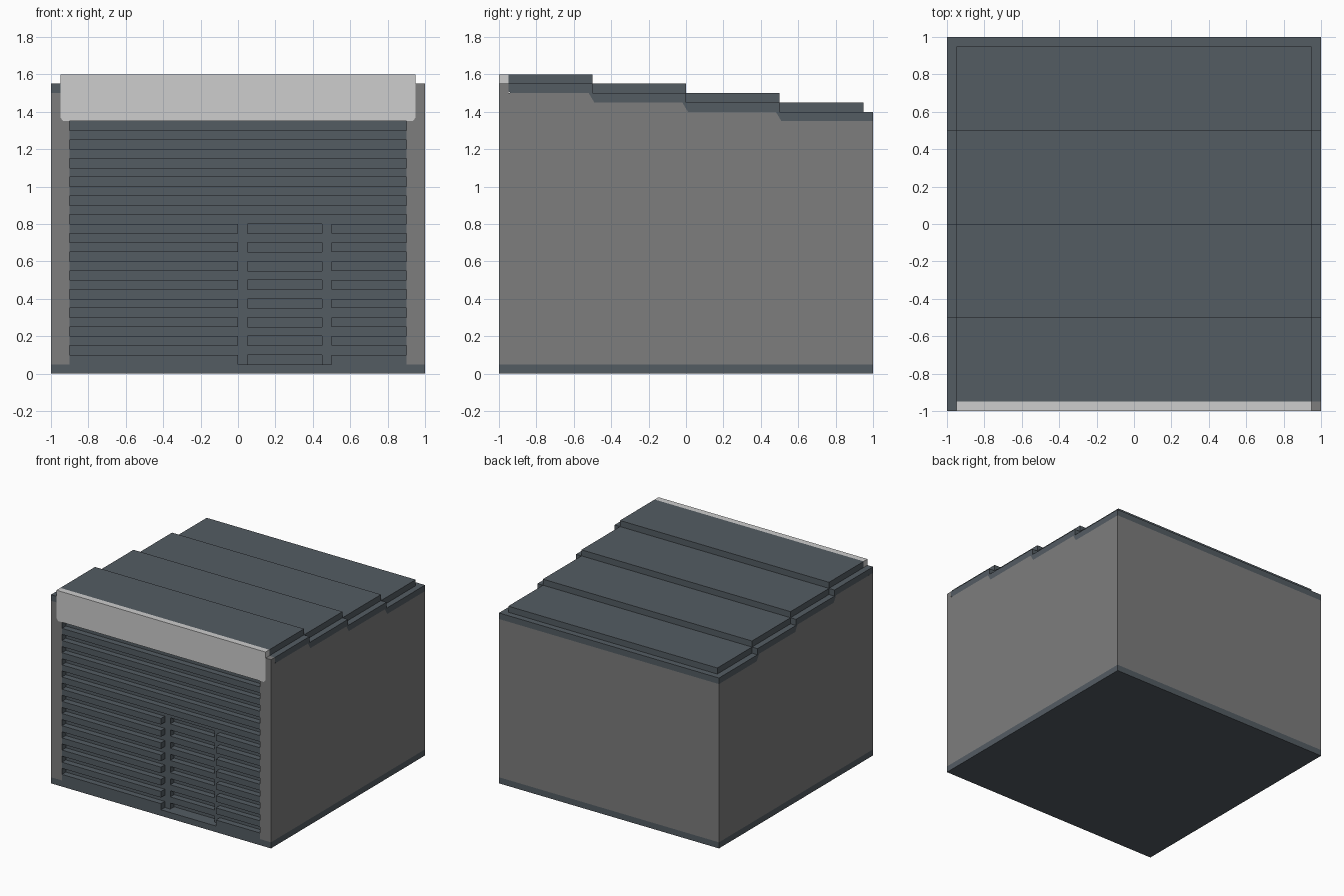
import bpy, bmesh

if "Cube" in bpy.data.objects:
    bpy.data.objects.remove(bpy.data.objects["Cube"])


def material(name, rgb):
    m = bpy.data.materials.new(name)
    m.diffuse_color = (*rgb, 1)
    m.use_nodes = True
    m.node_tree.nodes["Principled BSDF"].inputs["Base Color"].default_value = m.diffuse_color
    return m


DARK = material("dark slate", (0.088, 0.107, 0.124))
GREY = material("wall grey", (0.205, 0.205, 0.205))
LIGHT = material("light grey", (0.61, 0.61, 0.61))


def make(name, parts, mat, mat2=None, rule=None):
    """parts: (axis, start, end, outline); outline is (y,z) for axis x or (x,z) for axis y."""
    bm = bmesh.new()
    for axis, a, b, pts in parts:
        ring = []
        for t in (a, b):
            ring.append([bm.verts.new((t, p, q) if axis == "x" else (p, t, q)) for p, q in pts])
        bm.faces.new(ring[0])
        bm.faces.new(ring[1][::-1])
        n = len(pts)
        for i in range(n):
            j = (i + 1) % n
            bm.faces.new((ring[0][i], ring[1][i], ring[1][j], ring[0][j]))
    bmesh.ops.recalc_face_normals(bm, faces=bm.faces)
    bm.normal_update()
    if rule:
        for f in bm.faces:
            f.material_index = int(rule(f))
    me = bpy.data.meshes.new(name)
    bm.to_mesh(me)
    bm.free()
    me.materials.append(mat)
    if mat2:
        me.materials.append(mat2)
    ob = bpy.data.objects.new(name, me)
    bpy.context.collection.objects.link(ob)
    return ob


def box(x0, x1, y0, y1, z0, z1):
    return ("y", y0, y1, [(x0, z0), (x1, z0), (x1, z1), (x0, z1)])


# base slab
make("base_slab", [box(-1, 1, -1, 1, 0, 0.05)], DARK)

# stepped line where the walls meet the roof
steps = [-0.5, 0.0, 0.5]
under = [(-0.9, 1.5)]
for i, y in enumerate(steps):
    under += [(y - 0.02, 1.5 - 0.05 * i), (y + 0.01, 1.45 - 0.05 * i)]
under.append((1, 1.35))

# walls, with the front face dark as the back of the door
make("walls", [("x", -1, 1, [(1, 0.05), (-0.9, 0.05)] + under)], GREY, DARK,
     lambda f: f.normal.y < -0.9)

# lower roof layer, its edge showing as a trim band
top = [(-0.95, 1.55)]
for i, y in enumerate(steps):
    top += [(y, 1.55 - 0.05 * i), (y, 1.5 - 0.05 * i)]
top.append((1, 1.4))
make("roof_trim", [("x", -1, 1, [(-0.95, 1.51), (-0.94, 1.5)] + under + top[::-1])], DARK)

# upper roof panels
ys = [-0.95] + steps + [0.95]
make("roof_panels", [box(-0.95, 0.95, ys[i], ys[i + 1], 1.55 - 0.05 * i, 1.6 - 0.05 * i)
                     for i in range(4)], DARK)

# front pillars, notched around the fascia
for s, name, h in ((1, "right_pillar", 1.55), (-1, "left_pillar", 1.5)):
    prof = [(0.9, 0.05), (1, 0.05), (1, h), (0.95, h), (0.95, 1.37), (0.935, 1.35), (0.9, 1.35)]
    x0, x1 = sorted((s * 0.9, s))
    make(name, [("y", -1, -0.95, [(s * x, z) for x, z in prof]),
                box(x0, x1, -0.95, -0.9, 0.05, 1.5)], GREY, DARK,
         lambda f, s=s: f.normal.x * s < -0.9 and f.calc_center_median().z < 1.34)
make("left_corner_cap", [box(-1, -0.95, -1, -0.95, 1.5, 1.55)], DARK)

# light fascia panel over the door
make("front_fascia", [("y", -1, -0.95, [(-0.935, 1.35), (0.935, 1.35), (0.95, 1.37),
                                        (0.95, 1.6), (-0.95, 1.6), (-0.95, 1.37)])], LIGHT)

# shutter backing with recessed grooves in the small door, and raised slats
backing = [box(-0.9, 0.9, -0.95, -0.9, 1.35, 1.5)]
slats = []
for k in range(13):
    z = 0.05 + 0.1 * k
    m = z + 0.05
    backing.append(box(-0.9, 0.9, -0.95, -0.9, m, z + 0.1))
    if k < 8:
        backing += [box(-0.9, 0.05, -0.95, -0.9, z, m), box(0.45, 0.9, -0.95, -0.9, z, m)]
        slats += [box(-0.9, 0, -1, -0.95, z, m), box(0.5, 0.9, -1, -0.95, z, m)]
    else:
        backing.append(box(-0.9, 0.9, -0.95, -0.9, z, m))
        slats.append(box(-0.9, 0.9, -1, -0.95, z, m))
make("shutter_backing", backing, DARK)
make("shutter_slats", slats, DARK)
